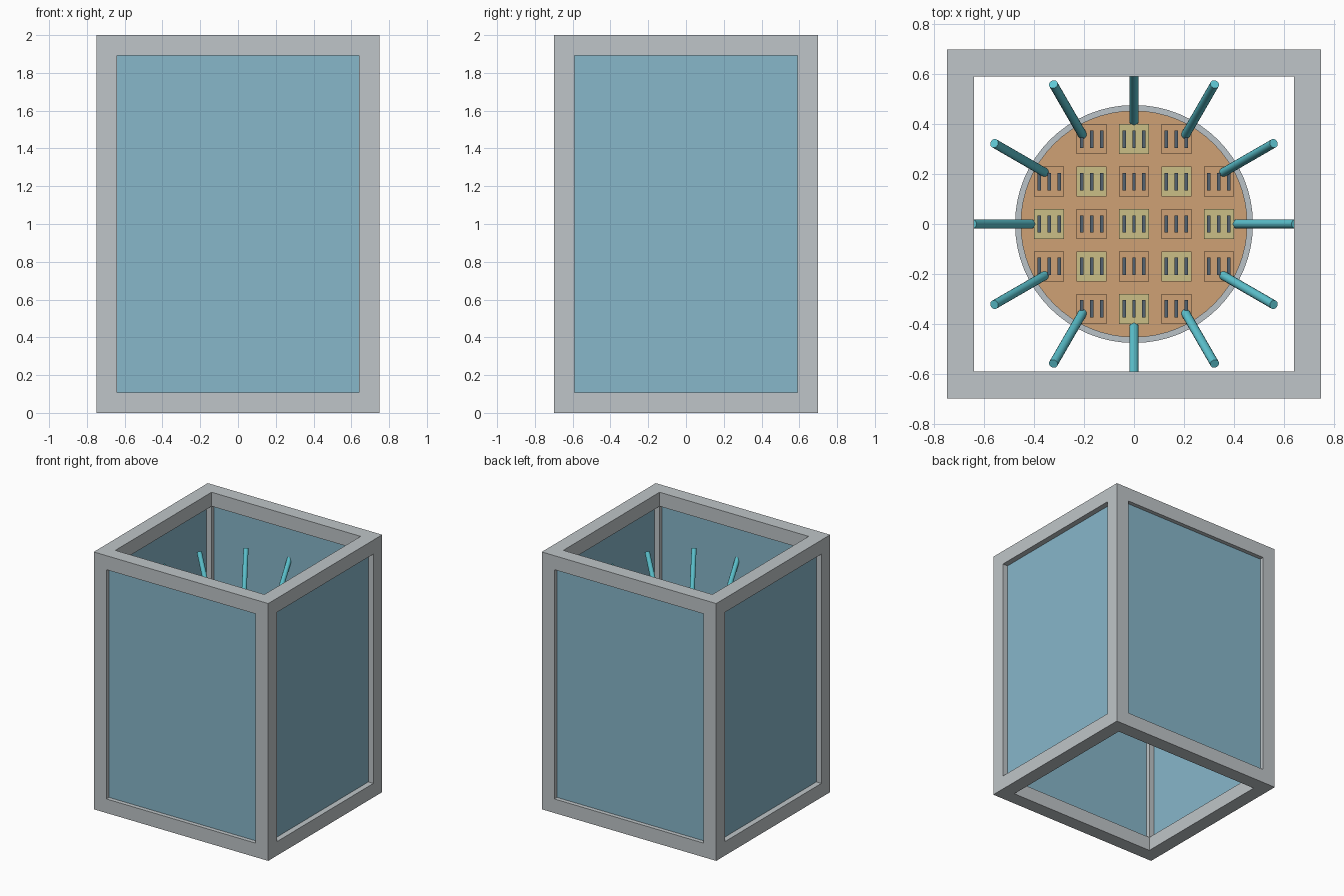
import bpy, bmesh, math
from mathutils import Vector, Matrix

if "Cube" in bpy.data.objects:
    bpy.data.objects.remove(bpy.data.objects["Cube"], do_unlink=True)


def material(name, rgb):
    """Flat material from 0-255 display values."""
    def linear(v):
        v /= 255
        return v / 12.92 if v <= 0.04045 else ((v + 0.055) / 1.055) ** 2.4
    colour = [linear(v) for v in rgb] + [1]
    m = bpy.data.materials.new(name)
    m.use_nodes = True
    m.diffuse_color = colour
    m.node_tree.nodes["Principled BSDF"].inputs["Base Color"].default_value = colour
    return m


GREY = material("frame grey", (191, 197, 200))
GLASS = material("glass blue", (135, 183, 202))
STEEL = material("vessel steel", (186, 194, 199))
ORANGE = material("core orange", (207, 161, 117))
KHAKI = material("cell khaki", (203, 191, 134))
SLOT = material("slot slate", (84, 98, 112))
TEAL = material("rod teal", (95, 200, 212))


def make_object(name, bm, mat):
    mesh = bpy.data.meshes.new(name)
    bm.to_mesh(mesh)
    bm.free()
    ob = bpy.data.objects.new(name, mesh)
    bpy.context.scene.collection.objects.link(ob)
    if mat:
        mesh.materials.append(mat)
    return ob


def add_box(bm, centre, size):
    bmesh.ops.create_cube(bm, size=1, matrix=Matrix.Translation(centre) @ Matrix.Diagonal((*size, 1)))


def box(name, centre, size, mat=None):
    bm = bmesh.new()
    add_box(bm, centre, size)
    return make_object(name, bm, mat)


def smooth(ob):
    bpy.ops.object.select_all(action='DESELECT')
    ob.select_set(True)
    bpy.context.view_layer.objects.active = ob
    bpy.ops.object.shade_smooth_by_angle(angle=math.radians(35))


# Open frame: a block pierced along all three axes
W, D, H, BAR = 1.5, 1.4, 2.0, 0.109
MID = Vector((0, 0, H / 2))
frame = box("frame", MID, (W, D, H), GREY)
cutters = []
for axis in range(3):
    size = [W - 2 * BAR, D - 2 * BAR, H - 2 * BAR]
    size[axis] = 3
    cutter = box("frame_cutter", MID, size)
    cutter.hide_render = True
    cutters.append(cutter)
    mod = frame.modifiers.new("opening", 'BOOLEAN')
    mod.operation = 'DIFFERENCE'
    mod.solver = 'EXACT'
    mod.object = cutter
depsgraph = bpy.context.evaluated_depsgraph_get()
cut_mesh = bpy.data.meshes.new_from_object(frame.evaluated_get(depsgraph))
frame.modifiers.clear()
frame.data = cut_mesh
for cutter in cutters:
    bpy.data.objects.remove(cutter, do_unlink=True)

# Glass panes set in the middle of the bars, top and bottom left open
PANE = 0.044
for side, label in ((-1, "front"), (1, "back")):
    box(label + "_pane", (0, side * (D - BAR) / 2, H / 2), (W - 2 * BAR, PANE, H - 2 * BAR), GLASS)
for side, label in ((-1, "right"), (1, "left")):
    box(label + "_pane", (side * (W - BAR) / 2, 0, H / 2), (PANE / 2, D - 2 * BAR, H - 2 * BAR), GLASS)

# Round vessel wall standing slightly proud of the core inside it
LOW, TOP, RIM = 0.88, 1.24, 1.255
bm = bmesh.new()
profile = [(0.453, LOW), (0.477, LOW), (0.477, RIM), (0.453, RIM)]
points = [bm.verts.new((r, 0, z)) for r, z in profile]
edges = [bm.edges.new((points[i], points[(i + 1) % 4])) for i in range(4)]
bmesh.ops.spin(bm, geom=points + edges, cent=(0, 0, 0), axis=(0, 0, 1),
               angle=math.tau, steps=64, use_merge=True)
bmesh.ops.remove_doubles(bm, verts=bm.verts, dist=0.0001)
bmesh.ops.recalc_face_normals(bm, faces=bm.faces)
smooth(make_object("vessel_wall", bm, STEEL))

bm = bmesh.new()
bmesh.ops.create_cone(bm, cap_ends=True, segments=64, radius1=0.453, radius2=0.453,
                      depth=TOP - LOW, matrix=Matrix.Translation((0, 0, (LOW + TOP) / 2)))
smooth(make_object("core", bm, ORANGE))

# Chequered cells with three slots each, corners of the grid left out
PITCH, CELL, RISE = 0.17, 0.12, 0.025
plain, accent, slots = bmesh.new(), bmesh.new(), bmesh.new()
for i in range(-2, 3):
    for j in range(-2, 3):
        if abs(i) + abs(j) == 4:
            continue
        x, y = i * PITCH, j * PITCH
        add_box(plain if (i + j) % 2 else accent, (x, y, TOP + RISE / 2), (CELL, CELL, RISE))
        for k in (-1, 0, 1):
            add_box(slots, (x + k * 0.04, y, TOP + RISE + 0.0045), (0.014, 0.07, 0.009))
make_object("plain_cells", plain, ORANGE)
make_object("accent_cells", accent, KHAKI)
make_object("cell_slots", slots, SLOT)

# Ring of rods leaning outward from the vessel rim
bm = bmesh.new()
start, end = Vector((0.412, 0, 1.255)), Vector((0.647, 0, 1.662))
lean = (end - start).to_track_quat('Z', 'Y').to_matrix().to_4x4()
for n in range(12):
    place = Matrix.Rotation(n * math.tau / 12, 4, 'Z') @ Matrix.Translation((start + end) / 2) @ lean
    bmesh.ops.create_cone(bm, cap_ends=True, segments=16, radius1=0.018, radius2=0.018,
                          depth=(end - start).length, matrix=place)
smooth(make_object("glow_rods", bm, TEAL))
